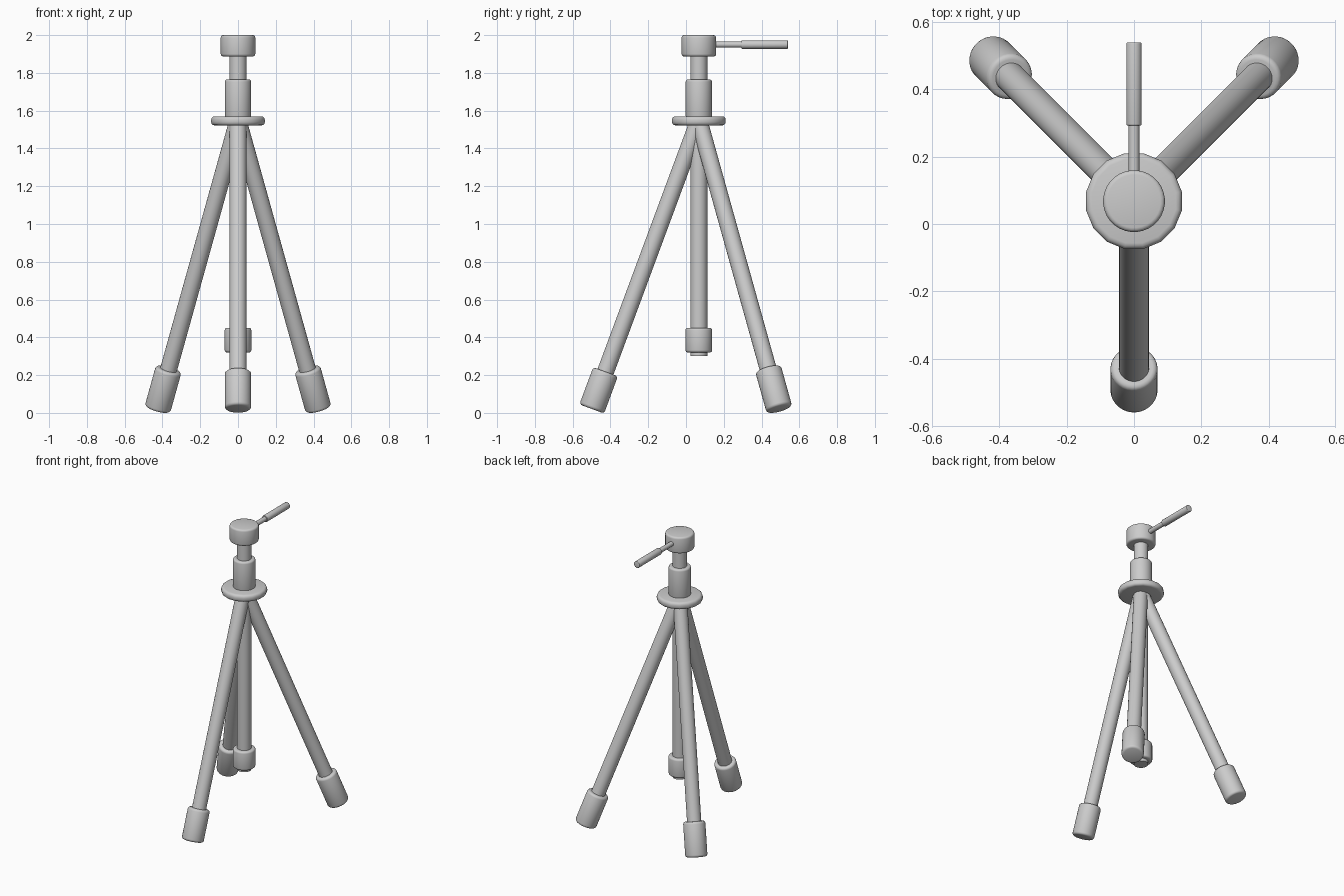
import bpy, bmesh
from math import sin, cos, tan, pi, radians
from mathutils import Vector

if "Cube" in bpy.data.objects:
    bpy.data.objects.remove(bpy.data.objects["Cube"])

CY = 0.068  # y of the central axis


def rod(name, p0, p1, r, bevel=0.0, sides=32, steps=3):
    """Capped cylinder from p0 to p1 with rounded rims."""
    p0, p1 = Vector(p0), Vector(p1)
    length = (p1 - p0).length
    prof = []
    if bevel:
        for k in range(steps + 1):
            a = pi / 2 * k / steps
            prof.append((r - bevel + bevel * sin(a), bevel - bevel * cos(a)))
        prof += [(q, length - h) for q, h in reversed(prof)]
    else:
        prof = [(r, 0), (r, length)]
    bm = bmesh.new()
    rings = [[bm.verts.new((q * cos(2 * pi * (i + .5) / sides),
                            q * sin(2 * pi * (i + .5) / sides), h))
              for i in range(sides)] for q, h in prof]
    for a, b in zip(rings, rings[1:]):
        for i in range(sides):
            j = (i + 1) % sides
            bm.faces.new((a[i], a[j], b[j], b[i]))
    bm.faces.new(rings[0][::-1])
    bm.faces.new(rings[-1])
    me = bpy.data.meshes.new(name)
    bm.to_mesh(me)
    bm.free()
    ob = bpy.data.objects.new(name, me)
    bpy.context.collection.objects.link(ob)
    ob.location = p0
    ob.rotation_euler = (p1 - p0).to_track_quat('Z', 'Y').to_euler()
    bpy.ops.object.select_all(action='DESELECT')
    ob.select_set(True)
    bpy.context.view_layer.objects.active = ob
    bpy.ops.object.shade_smooth_by_angle(angle=radians(40))
    return ob


def upright(name, z0, z1, r, bevel=0.0, sides=32):
    return rod(name, (0, CY, z0), (0, CY, z1), r, bevel, sides)


# Central column and its collars
upright("centre_column", 0.30, 1.92, 0.045)
upright("lower_collar", 0.32, 0.45, 0.071, 0.012)
upright("shoulder_disc", 1.522, 1.57, 0.145, 0.018, 16)
upright("upper_collar", 1.56, 1.765, 0.07, 0.012)
upright("head", 1.887, 2.0, 0.092, 0.013)

# Pan handle pointing backwards
rod("handle_rod", (0, CY, 1.95), (0, 0.31, 1.95), 0.016, sides=16)
rod("handle_grip", (0, 0.293, 1.95), (0, 0.54, 1.95), 0.023, 0.004, 16)

# Three splayed legs with thick rubber feet: azimuth, reach, foot length
for name, az, reach, foot_len in (("front", -90, 0.567, 0.21),
                                  ("back_right", 45, 0.602, 0.225),
                                  ("back_left", 135, 0.602, 0.225)):
    out = Vector((cos(radians(az)), sin(radians(az)), 0))
    apex = Vector((0, CY, 1.55))
    end = Vector((0, CY, 0.021)) + out * reach
    up = (apex - end).normalized()
    rod(name + "_leg", end + up * 0.05, apex - up * 0.015, 0.045)
    rod(name + "_foot", end, end + up * foot_len, 0.07, 0.015)
